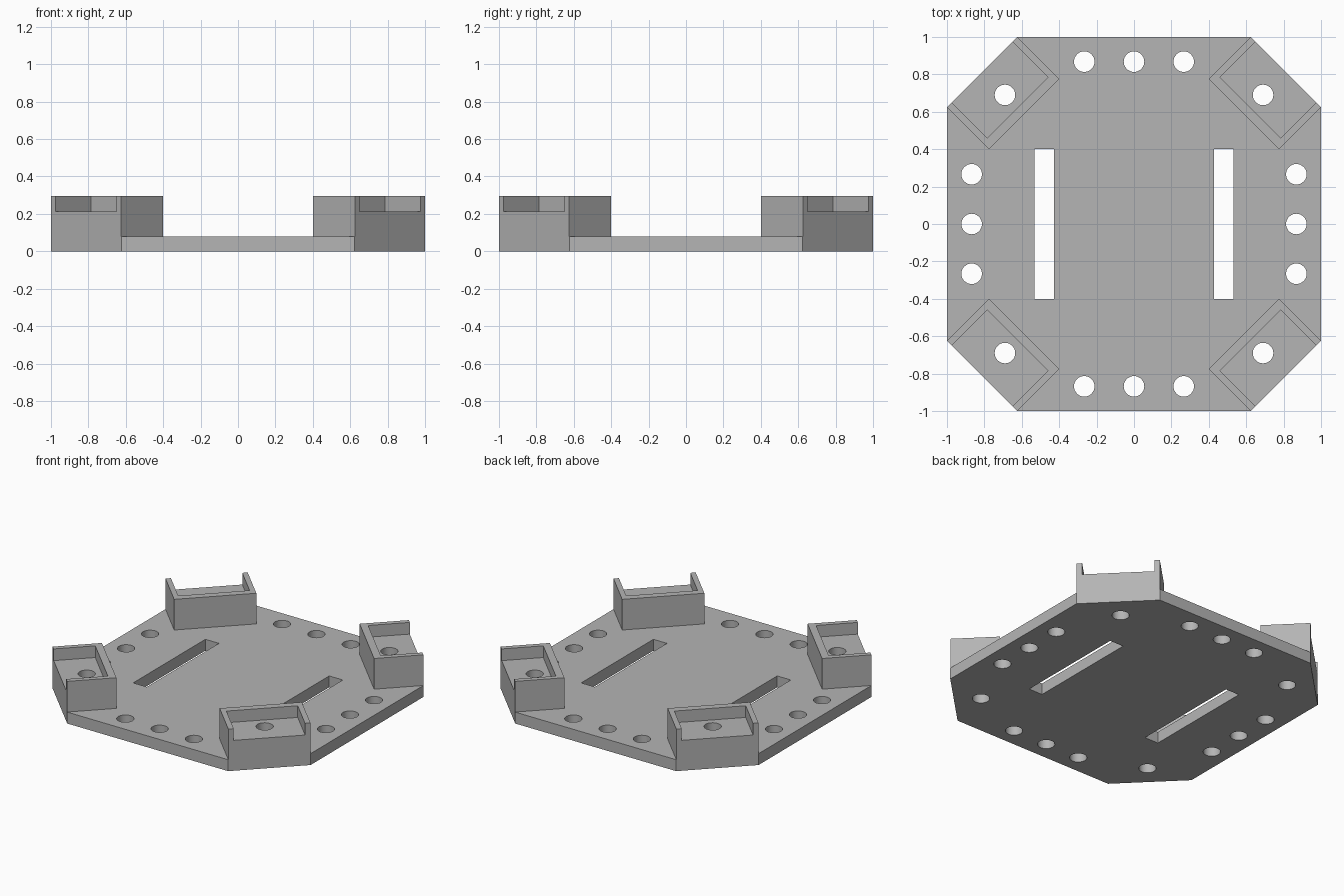
import bpy, bmesh, math
from mathutils import Matrix, Vector

if "Cube" in bpy.data.objects:
    bpy.data.objects.remove(bpy.data.objects["Cube"], do_unlink=True)

PLATE_TOP, BLOCK_TOP, POCKET_FLOOR = 0.08, 0.295, 0.213
CHAMFER = 0.624      # where the straight sides meet the cut corners
HOLE_R = 0.055

grey = bpy.data.materials.new("plain grey")
grey.use_nodes = True
colour = (0.46, 0.46, 0.46, 1)
grey.diffuse_color = colour
grey.node_tree.nodes["Principled BSDF"].inputs["Base Color"].default_value = colour


def make_object(name, bm):
    mesh = bpy.data.meshes.new(name)
    bmesh.ops.recalc_face_normals(bm, faces=bm.faces)
    bm.to_mesh(mesh)
    bm.free()
    mesh.materials.append(grey)
    obj = bpy.data.objects.new(name, mesh)
    bpy.context.collection.objects.link(obj)
    return obj


def add_box(bm, low, high, turn=0):
    low, high = Vector(low), Vector(high)
    matrix = (Matrix.Rotation(turn, 4, "Z") @ Matrix.Translation((low + high) / 2)
              @ Matrix.Diagonal((*(high - low), 1)))
    bmesh.ops.create_cube(bm, size=1, matrix=matrix)


def add_drill(bm, x, y):
    bmesh.ops.create_cone(bm, cap_ends=True, segments=32, radius1=HOLE_R, radius2=HOLE_R,
                          depth=1, matrix=Matrix.Translation((x, y, 0.2)))


def apply_boolean(target, tool, operation):
    mod = target.modifiers.new(operation.lower(), "BOOLEAN")
    mod.object, mod.operation, mod.solver = tool, operation, "EXACT"
    bpy.context.view_layer.update()
    result = bpy.data.meshes.new_from_object(
        target.evaluated_get(bpy.context.evaluated_depsgraph_get()))
    target.modifiers.clear()
    target.data = result
    bpy.data.objects.remove(tool, do_unlink=True)


corner_turns = [math.radians(45 + 90 * i) for i in range(4)]

# Oversized slab, trimmed to the octagon below
bm = bmesh.new()
add_box(bm, (-1.2, -1.2, 0), (1.2, 1.2, PLATE_TOP))
plate = make_object("mounting_plate", bm)

# Four corner blocks
bm = bmesh.new()
for turn in corner_turns:
    add_box(bm, (0.831, -0.265, 0.03), (1.3, 0.265, BLOCK_TOP), turn)
apply_boolean(plate, make_object("corner_blocks", bm), "UNION")

# Octagonal outline
bm = bmesh.new()
outline = []
for sx, sy in ((1, 1), (-1, 1), (-1, -1), (1, -1)):
    pair = [(sx, sy * CHAMFER), (sx * CHAMFER, sy)]
    outline += pair if sx * sy > 0 else pair[::-1]
face = bm.faces.new([bm.verts.new((x, y, -0.2)) for x, y in outline])
extruded = bmesh.ops.extrude_face_region(bm, geom=[face])["geom"]
bmesh.ops.translate(bm, vec=(0, 0, 0.8),
                    verts=[v for v in extruded if isinstance(v, bmesh.types.BMVert)])
apply_boolean(plate, make_object("octagon_trim", bm), "INTERSECT")

# Pockets open to the outside of each corner block
bm = bmesh.new()
for turn in corner_turns:
    add_box(bm, (0.88, -0.23, POCKET_FLOOR), (1.4, 0.23, 0.5), turn)
apply_boolean(plate, make_object("pocket_cutters", bm), "DIFFERENCE")

# Slots, edge holes and corner holes
bm = bmesh.new()
for side in (-1, 1):
    add_box(bm, (side * 0.48 - 0.053, -0.4, -0.3), (side * 0.48 + 0.053, 0.4, 0.6))
    for offset in (-0.266, 0, 0.266):
        add_drill(bm, offset, side * 0.868)
        add_drill(bm, side * 0.868, offset)
    for end in (-1, 1):
        add_drill(bm, side * 0.69, end * 0.69)
apply_boolean(plate, make_object("hole_cutters", bm), "DIFFERENCE")

# Smooth hole walls, sharp corners everywhere else
bpy.ops.object.select_all(action="DESELECT")
plate.select_set(True)
bpy.context.view_layer.objects.active = plate
bpy.ops.object.shade_smooth_by_angle(angle=math.radians(30))
